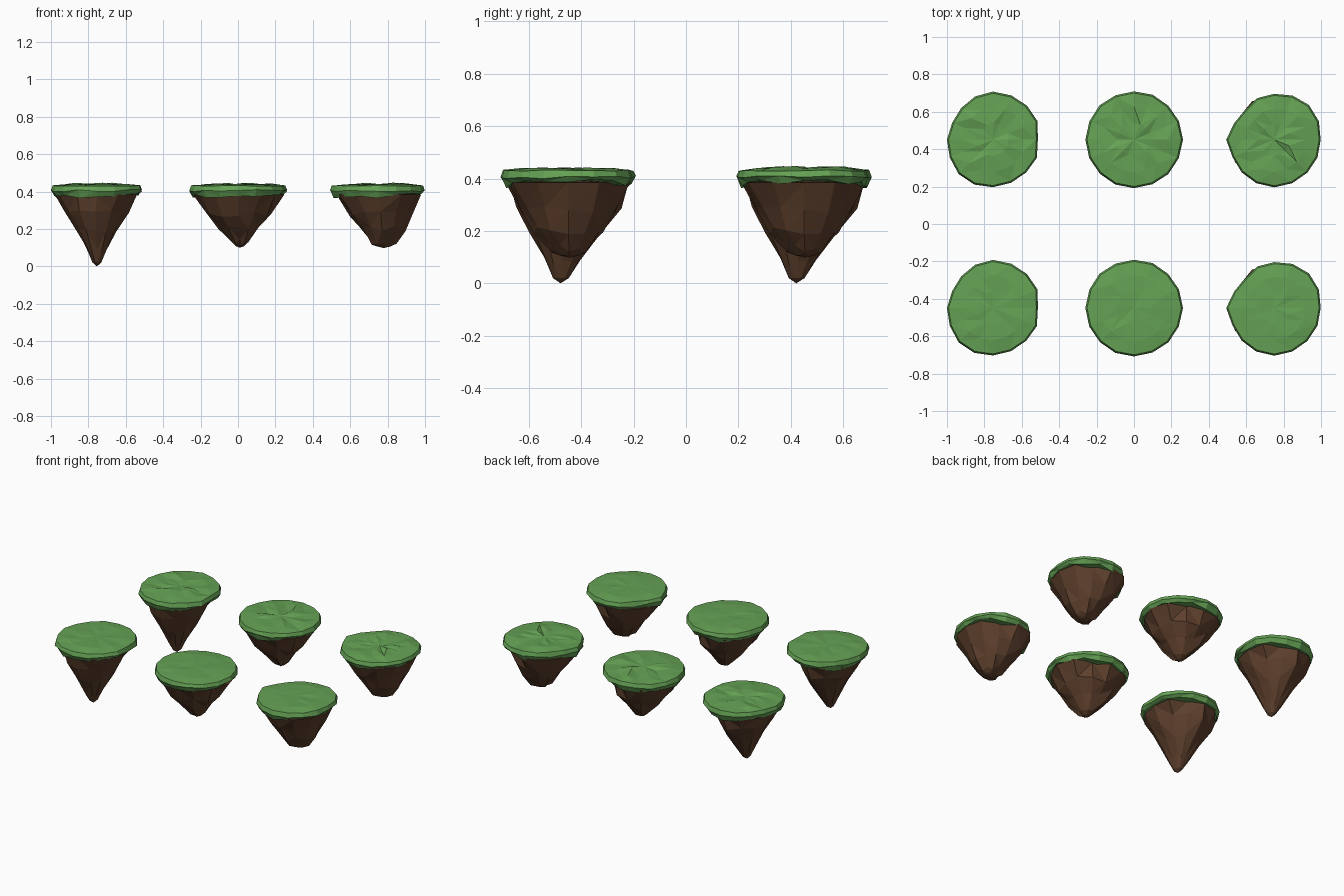
import bpy, bmesh, random
from math import sin, cos, tau

if "Cube" in bpy.data.objects:
    bpy.data.objects.remove(bpy.data.objects["Cube"])

def material(name, color):
    m = bpy.data.materials.new(name)
    m.diffuse_color = color
    m.use_nodes = True
    m.node_tree.nodes["Principled BSDF"].inputs["Base Color"].default_value = m.diffuse_color
    return m

GRASS = material("grass_green", (0.13, 0.36, 0.09, 1))
ROCK = material("earth_brown", (0.11, 0.05, 0.025, 1))

def loft(name, rings, mat, location, cap_start=None, cap_end=None):
    """Skin a list of vertex rings; each cap is a point that closes an end."""
    bm = bmesh.new()
    loops = [[bm.verts.new(p) for p in ring] for ring in rings]
    n = len(loops[0])
    for a, b in zip(loops, loops[1:]):
        for i in range(n):
            j = (i + 1) % n
            bm.faces.new((a[i], a[j], b[j], b[i]))
    for loop, tip in ((loops[0], cap_start), (loops[-1], cap_end)):
        v = bm.verts.new(tip)
        for i in range(n):
            bm.faces.new((loop[i], loop[(i + 1) % n], v))
    bmesh.ops.triangulate(bm, faces=[f for f in bm.faces if len(f.verts) == 4])
    bmesh.ops.recalc_face_normals(bm, faces=bm.faces)
    mesh = bpy.data.meshes.new(name)
    bm.to_mesh(mesh)
    bm.free()
    mesh.materials.append(mat)
    ob = bpy.data.objects.new(name, mesh)
    ob.location = location
    bpy.context.collection.objects.link(ob)

def grass(name, radii, loc, bump, seed):
    rnd = random.Random(seed)
    n = len(radii)

    def ring(scale, z, jitter):
        pts = []
        for i, r in enumerate(radii):
            a = tau * i / n
            pts.append((r * scale * cos(a), r * scale * sin(a),
                        z + rnd.uniform(-jitter, jitter)))
        return pts

    lower = ring(0.93, 0.372, 0.010)
    # the turf is thinner on the right side
    lower = [(x, y, z + 0.018 * max(0, x / 0.25)) for x, y, z in lower]
    rings = [lower, ring(1.0, 0.405, 0.006), ring(0.965, 0.431, 0.003),
             ring(0.68, 0.438, bump), ring(0.34, 0.439, bump)]
    loft(name, rings, GRASS, loc, (0, 0, 0.385), (0, 0, 0.438))

def rock(name, rings, tip, loc, seed):
    rnd = random.Random(seed)
    n, out = 12, []
    for k, (z, cx, cy, rx, ry) in enumerate(rings):
        pts = []
        for i in range(n):
            a = tau * i / n
            s = rnd.uniform(0.94, 1.04)
            if i == 2 and k == 0:      # notch under the turf
                s = 0.80
            pts.append((cx + rx * s * cos(a), cy + ry * s * sin(a),
                        z + (rnd.uniform(-0.015, 0.015) if 0 < k < 4 else 0)))
        out.append(pts)
    loft(name, out, ROCK, loc, (0, 0, 0.40), tip)

# outline radii every 22.5 degrees, rock rings (z, cx, cy, rx, ry), tip
KINDS = {
    "left": (-0.754,
             [.24, .258, .257, .256, .257, .25, .24, .236, .246, .25, .26, .26, .254, .25, .25, .254],
             [(.385, 0, 0, .225, .238), (.30, -.008, -.005, .175, .202), (.19, -.003, -.012, .107, .138),
              (.08, 0, -.022, .05, .068), (.02, 0, -.028, .023, .03)], (0, -.03, 0)),
    "middle": (0.0,
               [.262, .26, .258, .26, .258, .257, .26, .258, .26, .259, .258, .26, .259, .258, .26, .259],
               [(.385, 0, 0, .240, .240), (.28, 0, 0, .178, .182), (.20, 0, 0, .107, .125),
                (.13, .01, .003, .045, .052), (.107, .01, .005, .02, .022)], (.01, .005, .1)),
    "right": (0.75,
              [.248, .258, .262, .255, .245, .24, .222, .232, .257, .242, .247, .252, .255, .252, .25, .25],
              [(.385, 0, 0, .238, .236), (.28, .012, 0, .168, .185), (.20, .02, 0, .122, .132),
               (.13, .027, .003, .07, .072), (.106, .03, .005, .035, .035)], (.03, .005, .098)),
}

# two rows of three islands: front row flat turf, back row bumpier
for row, y, bump in (("front", -0.449, 0.003), ("back", 0.451, 0.009)):
    for k, (side, (x, radii, rings, tip)) in enumerate(KINDS.items()):
        grass(f"{row}_{side}_grass", radii, (x, y, 0), bump, 10 * k + len(row))
        rock(f"{row}_{side}_rock", rings, tip, (x, y, 0), k + 1)
